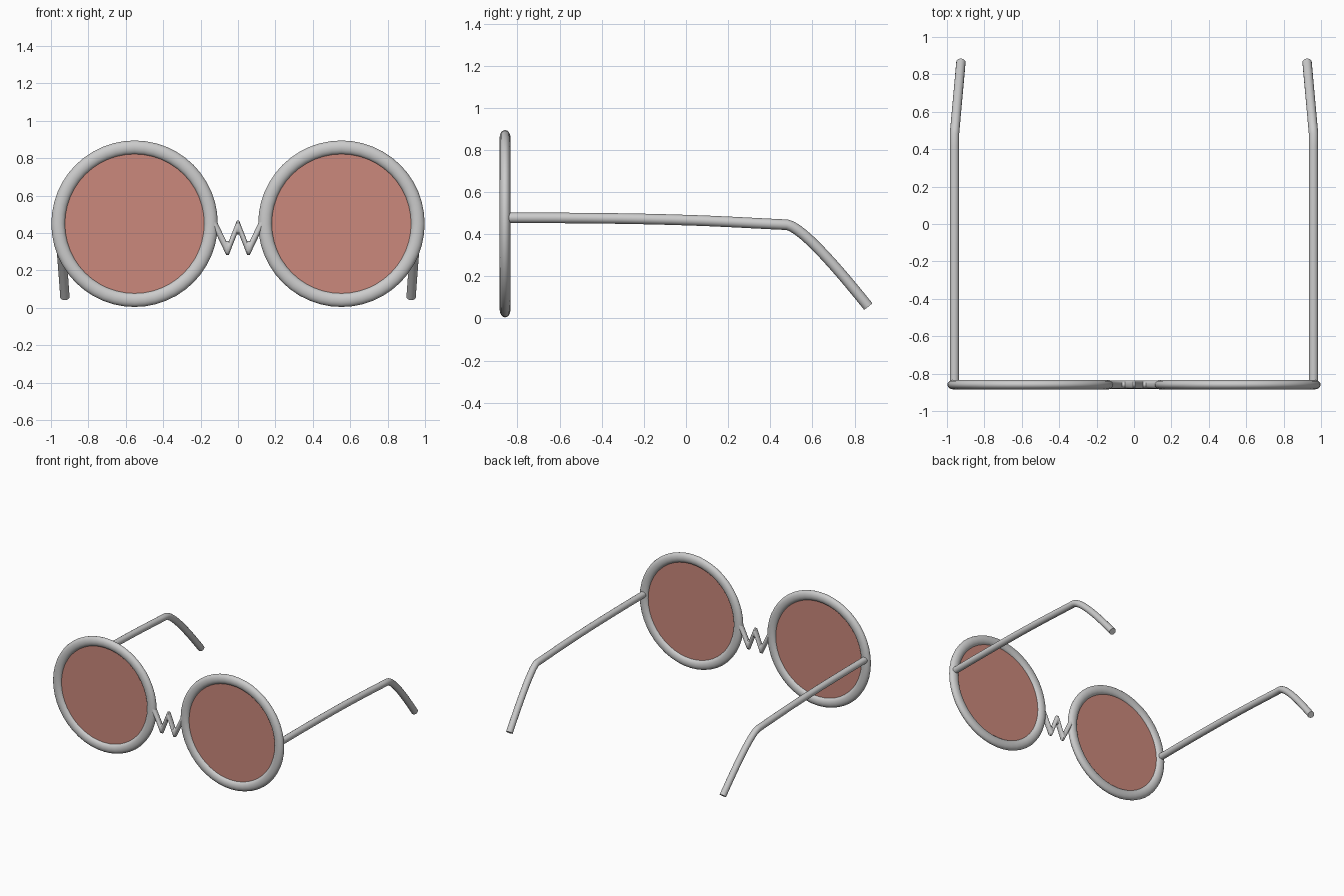
import bpy, bmesh
from math import sin, cos, tau
from mathutils import Vector

if "Cube" in bpy.data.objects:
    bpy.data.objects.remove(bpy.data.objects["Cube"])

FRONT_Y = -0.859
LENS_X, LENS_Z = 0.553, 0.45


def skin(name, rings, closed=False):
    """Join a sequence of equal rings of points into a smooth tube."""
    bm = bmesh.new()
    loops = [[bm.verts.new(p) for p in ring] for ring in rings]
    count, sides = len(loops), len(loops[0])
    for i in range(count if closed else count - 1):
        a, b = loops[i], loops[(i + 1) % count]
        for j in range(sides):
            k = (j + 1) % sides
            bm.faces.new((a[j], a[k], b[k], b[j]))
    if not closed:
        bm.faces.new(loops[0])
        bm.faces.new(loops[-1])
    bmesh.ops.recalc_face_normals(bm, faces=bm.faces)
    mesh = bpy.data.meshes.new(name)
    bm.to_mesh(mesh)
    bm.free()
    obj = bpy.data.objects.new(name, mesh)
    bpy.context.collection.objects.link(obj)
    return smooth(obj)


def smooth(obj):
    bpy.ops.object.select_all(action='DESELECT')
    obj.select_set(True)
    bpy.context.view_layer.objects.active = obj
    bpy.ops.object.shade_smooth_by_angle(angle=0.7)
    return obj


def bezier(a, b, c, d, steps):
    pts = [Vector(p) for p in (a, b, c, d)]
    for i in range(steps):
        t = i / steps
        u = 1 - t
        yield (pts[0] * u**3 + pts[1] * 3 * u * u * t
               + pts[2] * 3 * u * t * t + pts[3] * t**3)


tint = bpy.data.materials.new("rose_tint")
tint.diffuse_color = (0.6, 0.25, 0.2, 0.5)
tint.use_nodes = True
tint.node_tree.nodes["Principled BSDF"].inputs["Base Color"].default_value = tint.diffuse_color

# Temple centre line in (y, z): gentle droop, then the ear hook
path = list(bezier((-0.85, 0.478), (0, 0.478), (0.2, 0.457), (0.48, 0.445), 12))
path += list(bezier((0.48, 0.445), (0.56, 0.43), (0.75, 0.2), (0.865, 0.057), 12))
path.append(Vector((0.865, 0.057)))

for side, label in ((-1, "left"), (1, "right")):
    # Rim: oval cross-section swept round the lens
    rings = []
    for i in range(48):
        a = tau * i / 48
        ring = []
        for j in range(16):
            b = tau * j / 16
            r = 0.408 + 0.037 * cos(b)
            ring.append((side * LENS_X + r * cos(a), FRONT_Y + 0.026 * sin(b),
                         LENS_Z + r * sin(a)))
        rings.append(ring)
    skin(label + "_rim", rings, closed=True)

    # Lens: thin flat disc
    bpy.ops.mesh.primitive_cylinder_add(vertices=48, radius=0.39, depth=0.01,
                                        location=(side * LENS_X, FRONT_Y, LENS_Z),
                                        rotation=(tau / 4, 0, 0))
    lens = bpy.context.object
    lens.name = label + "_lens"
    lens.data.materials.append(tint)
    smooth(lens)

    # Temple arm, bending inwards behind the ear
    line = [Vector((side * (0.96 - 0.09 * max(0, p.x - 0.48)), p.x, p.y)) for p in path]
    rings = []
    for i, p in enumerate(line):
        tangent = (line[min(i + 1, len(line) - 1)] - line[max(i - 1, 0)]).normalized()
        across = Vector((1, 0, 0))
        across = (across - tangent * across.dot(tangent)).normalized()
        up = across.cross(tangent)
        rings.append([p + 0.025 * (across * cos(tau * j / 16) + up * sin(tau * j / 16))
                      for j in range(16)])
    skin(label + "_temple", rings)

# Zigzag bridge with slightly blunt tips
bridge = [(-0.125, 0.45), (-0.063, 0.32), (-0.049, 0.32), (-0.006, 0.43),
          (0.006, 0.43), (0.049, 0.32), (0.063, 0.32), (0.125, 0.45)]
skin("zigzag_bridge", [[(x, FRONT_Y + 0.022 * cos(tau * j / 16),
                         z + 0.037 * sin(tau * j / 16)) for j in range(16)]
                       for x, z in bridge])
